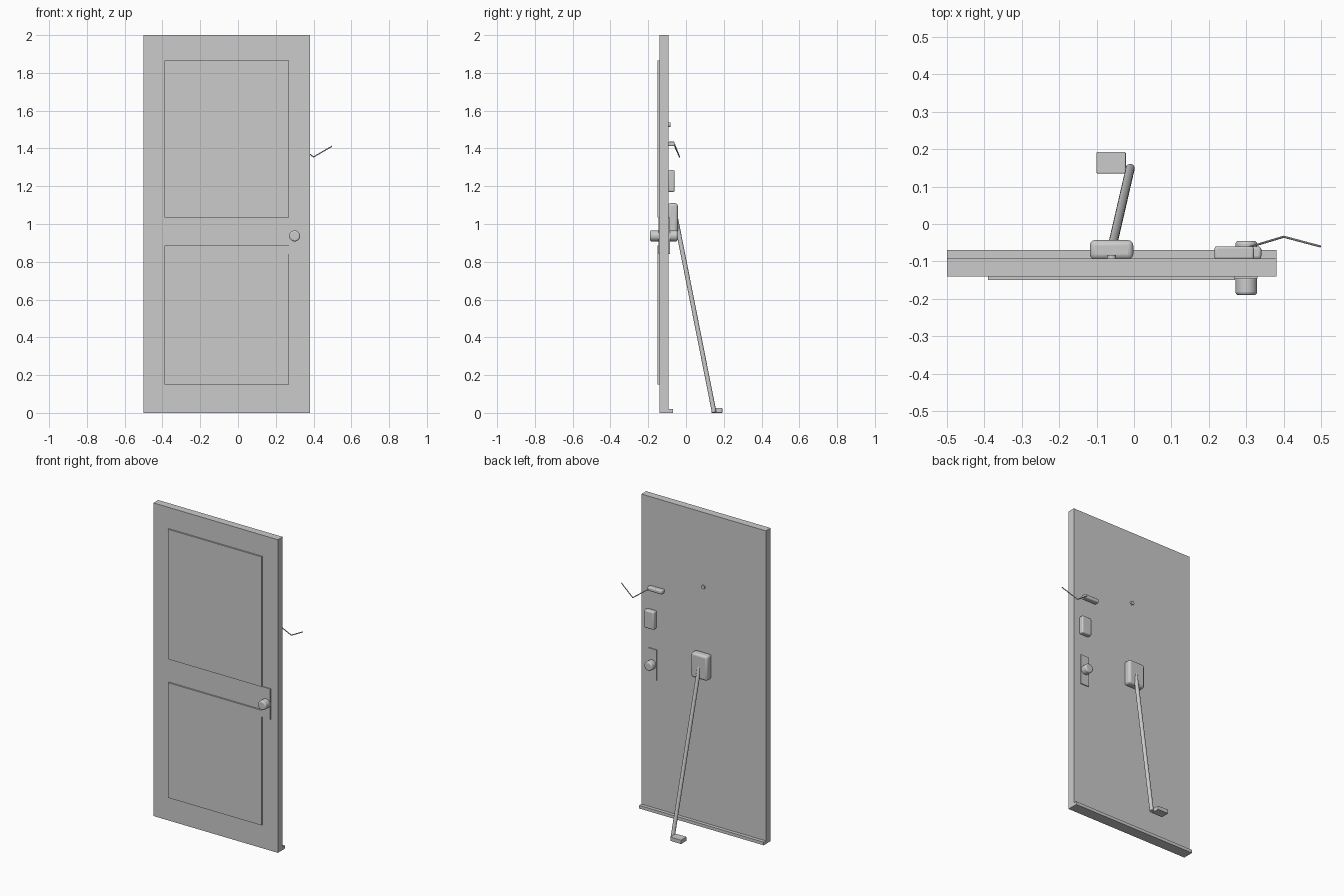
import bpy, math
from mathutils import Vector

if "Cube" in bpy.data.objects:
    bpy.data.objects.remove(bpy.data.objects["Cube"])

grey = bpy.data.materials.new("plain_grey")
grey.diffuse_color = (0.6, 0.6, 0.6, 1)
grey.use_nodes = True
grey.node_tree.nodes["Principled BSDF"].inputs["Base Color"].default_value = grey.diffuse_color


def finish(ob, name, bevel=0.0, segments=3):
    ob.name = name
    ob.data.materials.append(grey)
    if bevel:
        m = ob.modifiers.new("round", 'BEVEL')
        m.width, m.segments = bevel, segments
        m.limit_method = 'ANGLE'
        m.angle_limit = math.radians(50)
    bpy.ops.object.shade_smooth_by_angle(angle=math.radians(35))
    return ob


def box(name, x, y, z, bevel=0.0):
    lo, hi = Vector((x[0], y[0], z[0])), Vector((x[1], y[1], z[1]))
    bpy.ops.mesh.primitive_cube_add(size=1, location=(lo + hi) / 2)
    ob = bpy.context.object
    ob.scale = hi - lo
    bpy.ops.object.transform_apply(location=False, rotation=False, scale=True)
    return finish(ob, name, bevel)


def rod(name, a, b, r, sides=24, bevel=0.0):
    a, b = Vector(a), Vector(b)
    d = b - a
    bpy.ops.mesh.primitive_cylinder_add(vertices=sides, radius=r, depth=d.length,
                                        location=(a + b) / 2,
                                        rotation=d.to_track_quat('Z', 'Y').to_euler())
    return finish(bpy.context.object, name, bevel)


# Door slab, raised front panels, bottom sweep on the back
box("door_slab", (-0.5, 0.38), (-0.14, -0.092), (0, 2))
for name, z in (("lower_panel", (0.15, 0.885)), ("upper_panel", (1.035, 1.865))):
    box(name, (-0.39, 0.27), (-0.15, -0.135), z)
box("bottom_sweep", (-0.5, 0.38), (-0.095, -0.07), (0, 0.02))

# Knobs and their plates on both faces
box("front_knob_plate", (0.27, 0.33), (-0.146, -0.135), (0.84, 1.035))
box("back_knob_plate", (0.27, 0.33), (-0.095, -0.086), (0.84, 1.035))
rod("front_knob", (0.3, -0.14, 0.937), (0.3, -0.19, 0.937), 0.029, 32, 0.008)
rod("back_knob", (0.3, -0.09, 0.937), (0.3, -0.045, 0.937), 0.029, 32, 0.008)

# Deadbolt case, peephole
box("deadbolt_case", (0.27, 0.34), (-0.094, -0.06), (1.17, 1.285), 0.008)
rod("peephole", (-0.06, -0.095, 1.525), (-0.06, -0.083, 1.525), 0.012)

# Safety chain and its track
box("chain_track", (0.215, 0.32), (-0.094, -0.06), (1.412, 1.436), 0.006)
points = [(0.31, -0.061, 1.422), (0.4, -0.034, 1.355), (0.498, -0.06, 1.412)]
for i in range(2):
    rod(f"chain_{i + 1}", points[i], points[i + 1], 0.003, 10)

# Floor brace: lock box, bar and floor socket
box("brace_lock_box", (-0.118, -0.002), (-0.095, -0.043), (0.952, 1.11), 0.014)
rod("brace_bar", (-0.057, -0.055, 1.035), (-0.01, 0.149, 0.003), 0.012)
box("floor_socket", (-0.1, -0.022), (0.135, 0.192), (0, 0.026), 0.003)
